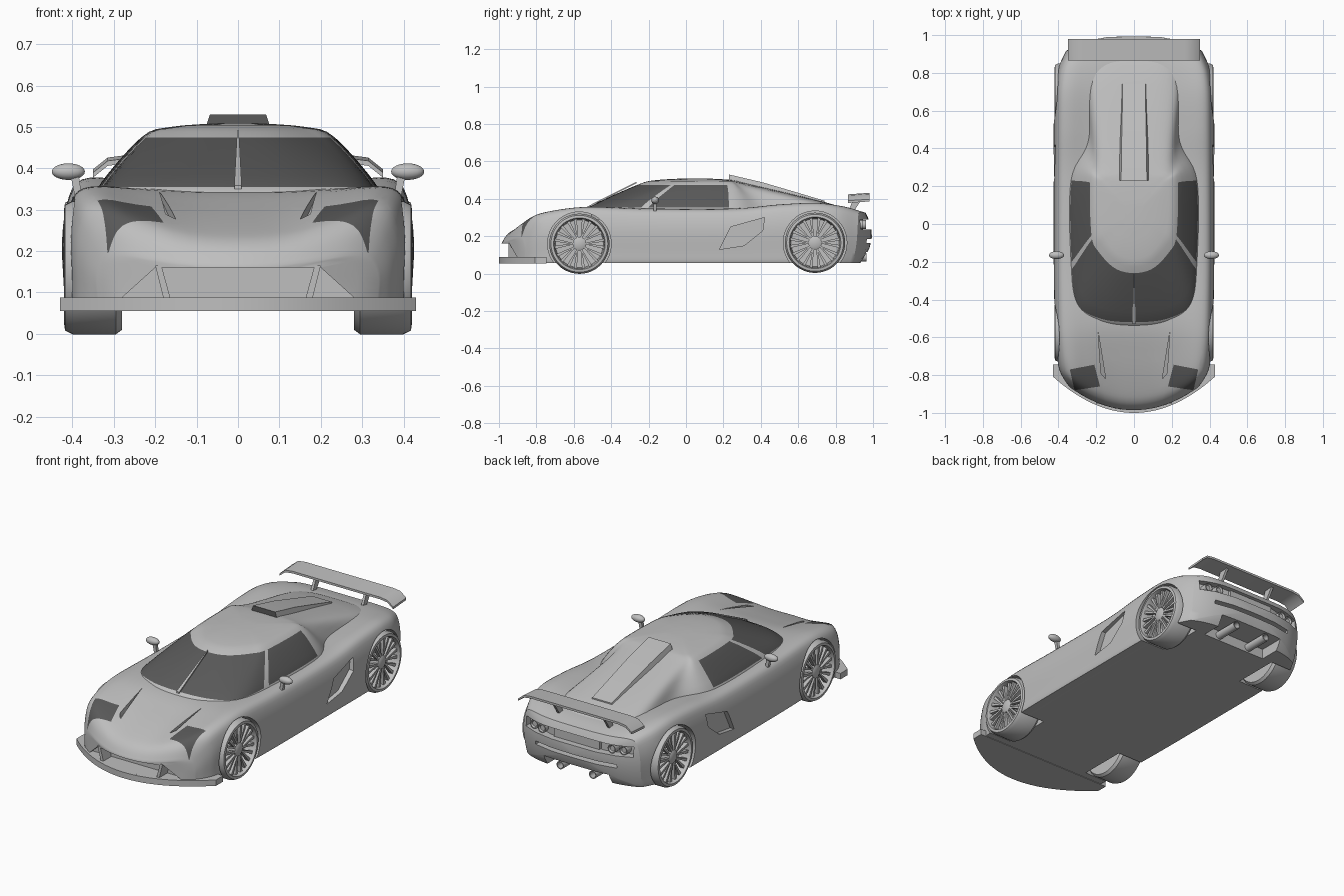
import bpy, bmesh
from math import sin, cos, pi, radians
from mathutils import Vector

cube = bpy.data.objects.get("Cube")
if cube:
    bpy.data.objects.remove(cube)


def material(name, grey):
    m = bpy.data.materials.new(name)
    m.use_nodes = True
    m.diffuse_color = (grey, grey, grey, 1)
    m.node_tree.nodes["Principled BSDF"].inputs["Base Color"].default_value = (grey, grey, grey, 1)
    return m


PAINT = material("silver grey paint", 0.52)
DARK = material("dark glass", 0.1)
FLOOR = 0.058
parts = []


def make(name, bm, visible=True):
    bmesh.ops.remove_doubles(bm, verts=bm.verts, dist=0.00001)
    bmesh.ops.recalc_face_normals(bm, faces=bm.faces)
    if bm.calc_volume(signed=True) < 0:
        bmesh.ops.reverse_faces(bm, faces=bm.faces)
    mesh = bpy.data.meshes.new(name)
    bm.to_mesh(mesh)
    bm.free()
    mesh.materials.append(PAINT)
    mesh.materials.append(DARK)
    ob = bpy.data.objects.new(name, mesh)
    bpy.context.scene.collection.objects.link(ob)
    if visible:
        parts.append(ob)
    return ob


def spline(p, n, closed=False):
    m, out = len(p), []
    get = lambda i: Vector(p[i % m] if closed else p[min(max(i, 0), m - 1)])
    for i in range(m if closed else m - 1):
        a, b, c, d = (get(i + k) for k in (-1, 0, 1, 2))
        for j in range(n):
            t = j / n
            out.append(b + ((c - a) * t + (2 * a - 5 * b + 4 * c - d) * t**2
                            + (3 * b - a - 3 * c + d) * t**3) / 2)
    if not closed:
        out.append(get(m - 1))
    return out


def mirrored(half):
    return half + [(-x, y) for x, y in half[-2:0:-1]]


def loft(bm, rings):
    rows = [[bm.verts.new(p) for p in r] for r in rings]
    n, faces = len(rows[0]), []
    for a, b in zip(rows, rows[1:]):
        faces.append([bm.faces.new((a[i], a[(i + 1) % n], b[(i + 1) % n], b[i])) for i in range(n)])
    bm.faces.new(rows[0])
    bm.faces.new(rows[-1])
    return faces


def prism(bm, pts, vec):
    pts = [Vector(p) for p in pts]
    return loft(bm, [pts, [p + Vector(vec) for p in pts]])


def box(bm, x, y, z):
    prism(bm, [(x[0], y[0], z[0]), (x[1], y[0], z[0]), (x[1], y[1], z[0]), (x[0], y[1], z[0])],
          (0, 0, z[1] - z[0]))


def lathe(bm, profile, origin, axis, n=40):
    rings = []
    for r, t in profile:
        circle = [(r * cos(2 * pi * k / n), r * sin(2 * pi * k / n)) for k in range(n)]
        rings.append([Vector(origin) + Vector((t, u, v) if axis == "x" else (u, t, v)) for u, v in circle])
    loft(bm, rings)


# body shell: width, centre height and fender height along the length
def section(y, w, c, f, s=1):
    d, h, mid = f - c, f - FLOOR, (c + FLOOR) / 2
    half = [(0, c), (.3 * w, c + .1 * d), (.6 * w, c + .6 * d), (.8 * w, f)]
    half += [(k * w, FLOOR + q * h) for k, q in
             ((.92, .96), (.975, .8), (1, .55), (.99, .2), (.985, .02), (.95, 0), (.8, 0), (.4, 0), (0, 0))]
    front, rear = max(0, -y - .55) / .45, max(0, y - .7) / .3
    ring = []
    for x, z in spline(mirrored(half), 3, True):
        x, z = x * s, mid + (z - mid) * s
        bow = .14 * front * (x / .36)**2 - rear * (.06 * (x / .36)**4 + 1.2 * (z - .23)**2)
        ring.append((x, y + bow, z))
    return ring


nose = (-.985, .34, .165, .19)
tail = (.97, .36, .325, .33)
stations = [nose, (-.95, .375, .215, .265), (-.88, .4, .25, .315), (-.7, .415, .305, .345),
            (-.5, .42, .345, .357), (-.2, .425, .335, .348), (.25, .425, .33, .348),
            (.5, .425, .34, .37), (.7, .422, .35, .378), (.87, .405, .345, .36), tail]
rings = [section(nose[0] - .004 * (1 - s), *nose[1:], s) for s in (.06, .3, .6, .85)]
rings += [section(*k) for k in spline(stations, 5)]
rings += [section(tail[0] + .025 * (1 - s * s), *tail[1:], s) for s in (.9, .7, .4, .06)]
bm = bmesh.new()
loft(bm, rings)

# headlamps are cut into the nose surface
for s in (1, -1):
    quad = [Vector((s * x, y, 0)) for x, y in ((.34, -.77), (.21, -.745), (.18, -.86), (.315, -.88))]
    mid = sum(quad, Vector()) / 4
    planes = []
    for a, b in zip(quad, quad[1:] + quad[:1]):
        n = (b - a).cross(Vector((0, 0, 1)))
        planes.append((a, -n if (mid - a).dot(n) > 0 else n))

    def near():
        return [f for f in bm.faces if f.calc_center_median().z > .2
                and (f.calc_center_median() - mid).xy.length < .16]
    for a, n in planes:
        fs = near()
        geom = fs + list({e for f in fs for e in f.edges}) + list({v for f in fs for v in f.verts})
        bmesh.ops.bisect_plane(bm, geom=geom, plane_co=a, plane_no=n)
    for f in near():
        if all((f.calc_center_median() - a).dot(n) < 0 for a, n in planes):
            f.material_index = 1
bmesh.ops.triangulate(bm, faces=[f for f in bm.faces if len(f.verts) > 4])
body = make("body_shell", bm)


def volume(mesh):
    b = bmesh.new()
    b.from_mesh(mesh)
    v = b.calc_volume(signed=True)
    b.free()
    return v


# carve one shape out of the body, taking the first solver with a sound result
def cut(fill):
    b = bmesh.new()
    fill(b)
    tool = make("cutter", b, False)
    tool.hide_render = True
    before = volume(body.data)
    for solver in ("EXACT", "MANIFOLD", "FLOAT"):
        mod = body.modifiers.new("cut", "BOOLEAN")
        mod.operation, mod.solver, mod.object = "DIFFERENCE", solver, tool
        bpy.context.view_layer.update()
        mesh = bpy.data.meshes.new_from_object(body.evaluated_get(bpy.context.evaluated_depsgraph_get()))
        body.modifiers.clear()
        if .85 * before < volume(mesh) < .99999 * before:
            body.data = mesh
            break
    bpy.data.objects.remove(tool)


# wheel wells, side intakes and hood vents
AXLES = ((-.57, .16), (.69, .165))
for s in (1, -1):
    for y, z in AXLES:
        cut(lambda b: lathe(b, [(.17, s * .26), (.17, s * .6)], (0, y, z), "x", 48))
    cut(lambda b: prism(b, [(s * .398, y, z) for y, z in
                            ((.24, .25), (.42, .3), (.41, .23), (.31, .15), (.18, .13))], (s * .2, 0, 0)))
    cut(lambda b: prism(b, [(s * .19, -.57, .335), (s * .15, -.82, .245), (s * .175, -.79, .26)],
                        (0, 0, .2)))


def band(b, w, z, h):
    prism(b, [(w, 1.2, z), (w, .95 - .5 * w * w, z), (w / 2, .945, z),
              (-w / 2, .945, z), (-w, .95 - .5 * w * w, z), (-w, 1.2, z)], (0, 0, h))


# grille, lamp band, slot and diffuser
cut(lambda b: prism(b, [(-.28, -1.2, .088), (.28, -1.2, .088), (.2, -1.2, .16), (-.2, -1.2, .16)],
                    (0, .32, 0)))
cut(lambda b: band(b, .33, .235, .055))
cut(lambda b: band(b, .25, .165, .02))
cut(lambda b: box(b, (-.2, .2), (.82, 1.2), (0, .115)))

# cabin and engine cover: plan outlines stacked by height
roof = [(0, -.16), (.08, -.135), (.13, -.07), (.155, 0), (.162, .18), (.13, .22), (.08, .24), (0, .25)]
levels = [
    (.29, [(0, -.56), (.2, -.53), (.32, -.44), (.345, -.2), (.345, .23), (.26, .46), (.24, .84), (0, .92)]),
    (.355, [(0, -.52), (.18, -.5), (.3, -.42), (.33, -.2), (.33, .23), (.24, .44), (.22, .78), (0, .84)]),
    (.475, [(0, -.26), (.1, -.235), (.185, -.15), (.225, -.06), (.232, .22), (.2, .28), (.14, .33), (0, .36)]),
    (.5, roof),
    (.509, [(x * .3, .05 + (y - .05) * .3) for x, y in roof])]
outlines = [[(p.x, p.y, z) for p in spline(mirrored(half), 8, True)] for z, half in levels]
columns = [spline(col, 4) for col in zip(*outlines)]
bm = bmesh.new()
for r, row in enumerate(loft(bm, list(zip(*columns)))):
    for c, face in enumerate(row):
        side = min(c, len(row) - 1 - c)
        if 4 <= r < 8 and side < 32 and side != 23:   # column 23 is the pillar
            face.material_index = 1
make("cabin", bm)

# roof scoop running down the engine cover, with a dark mouth
bm = bmesh.new()
scoop = [(.23, .068, .53), (.41, .066, .488), (.6, .062, .432), (.74, .06, .39)]
loft(bm, [[(-w - .02, y, z - .06), (w + .02, y, z - .06), (w, y, z), (-w, y, z)] for y, w, z in scoop])
for f in bm.faces:
    if f.calc_center_median().y < .235:
        f.material_index = 1
make("roof_scoop", bm)

# front splitter and grille blades
bm = bmesh.new()
front = [(x / 20 * .43, -1 + .135 * (x / 20 * .43 / .36)**2, .055) for x in range(-20, 21)]
prism(bm, front + [(.43, -.745, .055), (-.43, -.745, .055)], (0, 0, .033))
make("front_splitter", bm)
bm = bmesh.new()
for s in (1, -1):
    prism(bm, [(s * .163, -.95, .085), (s * .18, -.95, .085), (s * .2, -.95, .165), (s * .185, -.95, .165)],
          (0, .07, 0))
make("grille_blades", bm)

# windscreen wiper
bm = bmesh.new()
prism(bm, [(-.009, -.53, .35), (.009, -.53, .35), (.002, -.265, .483), (-.002, -.265, .483)], (0, 0, .008))
make("wiper", bm)

# wheels: tyre, rim barrel, forked spokes and hub
tyre = [(.01, .28), (.15, .28), (.161, .295), (.161, .4), (.152, .418), (.138, .42),
        (.133, .406), (.128, .355), (.01, .35)]
for end, (y, z) in zip(("front", "rear"), AXLES):
    for s, side in ((1, "left"), (-1, "right")):
        bm = bmesh.new()
        lathe(bm, [(r, s * t) for r, t in tyre], (0, y, z), "x", 48)
        lathe(bm, [(.036, s * .34), (.036, s * .404), (.025, s * .41)], (0, y, z), "x", 20)
        for k in range(20):
            a = 2 * pi * (k // 2) / 10
            b = a + (.15 if k % 2 else -.15)
            pts = [(r, t + e) for r, t, e in ((.03, a, -.1), (.133, b, -.06), (.133, b, .06), (.03, a, .1))]
            prism(bm, [(s * .385, y + r * cos(t), z + r * sin(t)) for r, t in pts], (s * .02, 0, 0))
        make(f"{end}_{side}_wheel", bm)

# rear wing with drooped tips on two struts
bm = bmesh.new()
tips = [(-.35, .39), (-.315, .418), (-.27, .424), (.27, .424), (.315, .418), (.35, .39)]
prism(bm, [(x, .865, z) for x, z in tips] + [(x, .865, z - .012) for x, z in tips[::-1]], (0, .115, .008))
for x in (-.155, .155):
    prism(bm, [(x - .007, y, z) for y, z in ((.865, .33), (.895, .33), (.955, .42), (.905, .42))],
          (.014, 0, 0))
make("rear_wing", bm)

# tail lamps, number panel and exhausts
bm = bmesh.new()
for s in (1, -1):
    for x, y in ((.215, .962), (.275, .945)):
        lathe(bm, [(.024, -.06), (.024, 0), (.019, 0), (.014, -.008)], (s * x, y, .262), "y", 24)
box(bm, (-.14, .14), (.93, .962), (.238, .286))
make("tail_lamps", bm)
bm = bmesh.new()
for x in (-.1, .1):
    lathe(bm, [(.022, .8), (.022, .965), (.017, .965), (.017, .9)], (x, 0, .088), "y", 24)
make("exhausts", bm)

# door mirrors
bm = bmesh.new()
for s in (1, -1):
    ball = bmesh.ops.create_uvsphere(bm, u_segments=20, v_segments=12, radius=1)["verts"]
    for v in ball:
        v.co = Vector((s * .41, -.165, .392)) + Vector((v.co.x * .04, v.co.y * .021, v.co.z * .02))
    prism(bm, [(s * .378, -.175, .335), (s * .395, -.175, .335), (s * .405, -.175, .385),
               (s * .385, -.175, .385)], (0, .018, 0))
make("door_mirrors", bm)

# smooth surfaces with crisp edges
for ob in parts:
    bpy.ops.object.select_all(action="DESELECT")
    ob.select_set(True)
    bpy.context.view_layer.objects.active = ob
    bpy.ops.object.shade_smooth_by_angle(angle=radians(32))
